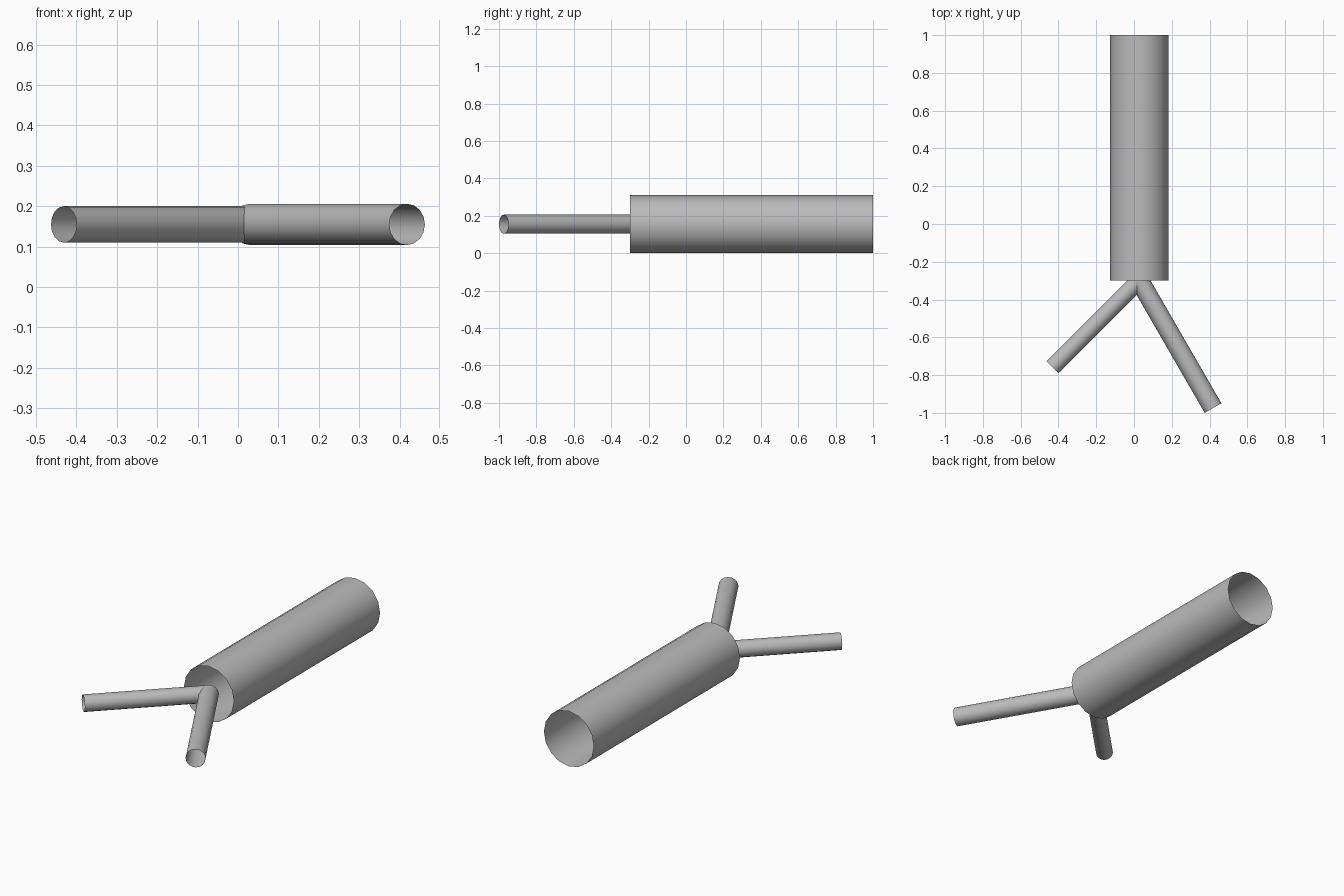
import bpy, bmesh, math
from mathutils import Vector, Matrix

if "Cube" in bpy.data.objects:
    bpy.data.objects.remove(bpy.data.objects["Cube"])

grey = bpy.data.materials.new("plain grey")
grey.diffuse_color = (0.5, 0.5, 0.5, 1)
grey.use_nodes = True
grey.node_tree.nodes["Principled BSDF"].inputs["Base Color"].default_value = grey.diffuse_color


def open_tube(name, start, heading, length, radius, sides=16):
    """Thin, uncapped tube lying flat; heading is degrees from +y towards +x."""
    a = math.radians(heading)
    axis = Vector((math.sin(a), math.cos(a), 0))
    side = Vector((math.cos(a), -math.sin(a), 0))
    up = Vector((0, 0, 1))
    frame = Matrix((side, up, axis)).transposed().to_4x4()
    frame.translation = Vector(start) + axis * length / 2
    bm = bmesh.new()
    bmesh.ops.create_cone(bm, cap_ends=False, segments=sides,
                          radius1=radius, radius2=radius, depth=length)
    bm.transform(frame)
    # Turn the walls outward
    bm.normal_update()
    face = next(iter(bm.faces))
    out = face.calc_center_median() - frame.translation
    if face.normal.dot(out) < 0:
        bmesh.ops.reverse_faces(bm, faces=bm.faces[:])
    for f in bm.faces:
        f.smooth = True
    mesh = bpy.data.meshes.new(name)
    bm.to_mesh(mesh)
    bm.free()
    mesh.materials.append(grey)
    obj = bpy.data.objects.new(name, mesh)
    bpy.context.collection.objects.link(obj)


# Wide trunk and two thin branches forking from the centre of its front end
fork = (0.0285, -0.299, 0.155)
open_tube("trunk", fork, 0, 1.299, 0.155)
open_tube("left_branch", fork, 225, 0.65, 0.045)
open_tube("right_branch", fork, 150, 0.78, 0.051)
